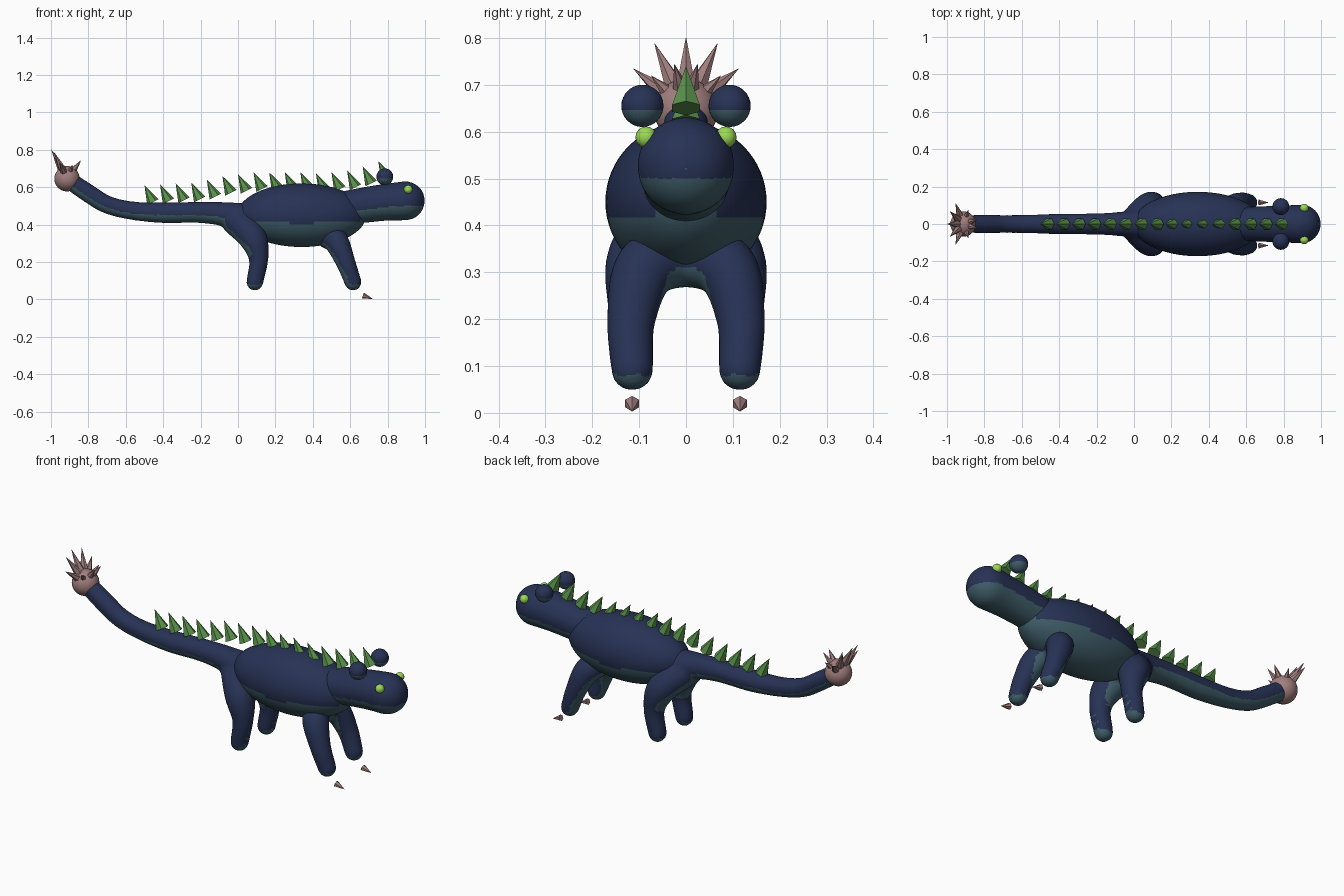
import bpy
import bmesh
from mathutils import Vector, Matrix

if "Cube" in bpy.data.objects:
    bpy.data.objects.remove(bpy.data.objects["Cube"])


def material(name, rgb):
    m = bpy.data.materials.new(name)
    m.use_nodes = True
    m.diffuse_color = (*rgb, 1)
    m.node_tree.nodes["Principled BSDF"].inputs["Base Color"].default_value = (*rgb, 1)
    return m


NAVY = material("navy_hide", (0.02, 0.032, 0.09))
TEAL = material("teal_underside", (0.05, 0.11, 0.14))
GREEN = material("leaf_green", (0.1, 0.28, 0.07))
LIME = material("lime_eye", (0.33, 0.70, 0.09))
PINK = material("dusty_pink", (0.36, 0.21, 0.21))


def make_object(name, bm, *mats):
    mesh = bpy.data.meshes.new(name)
    bm.to_mesh(mesh)
    bm.free()
    obj = bpy.data.objects.new(name, mesh)
    bpy.context.collection.objects.link(obj)
    for m in mats:
        mesh.materials.append(m)
    return obj


def shade_underside(obj):
    """Smooth the surface and colour every downward face teal."""
    for p in obj.data.polygons:
        p.use_smooth = True
        p.material_index = int(p.normal.z < -0.25)


def ellipsoid(name, center, size, segments, *mats):
    bm = bmesh.new()
    bmesh.ops.create_uvsphere(bm, u_segments=segments, v_segments=segments // 2, radius=1,
                              matrix=Matrix.LocRotScale(Vector(center), None, Vector(size)))
    obj = make_object(name, bm, *mats)
    if len(mats) > 1:
        shade_underside(obj)
    else:
        obj.data.shade_smooth()
    return obj


def spike(name, base, tip, radius, mat):
    """Six-sided flat cone from base to tip."""
    base, tip = Vector(base), Vector(tip)
    axis = tip - base
    rot = axis.to_track_quat("Z", "Y")
    bm = bmesh.new()
    bmesh.ops.create_cone(bm, cap_ends=True, segments=6, radius1=radius, radius2=0,
                          depth=axis.length,
                          matrix=Matrix.LocRotScale((base + tip) / 2, rot, None))
    return make_object(name, bm, mat)


def sweep(bm, points, steps=10):
    """Fill a smooth path of (x, y, z, radius) points with overlapping balls."""
    pts = [Vector(p) for p in points]
    pts = [pts[0] * 2 - pts[1]] + pts + [pts[-1] * 2 - pts[-2]]
    for a, b, c, d in zip(pts, pts[1:], pts[2:], pts[3:]):
        for i in range(steps + 1):
            t = i / steps
            p = 0.5 * (2 * b + (c - a) * t + (2 * a - 5 * b + 4 * c - d) * t * t
                       + (3 * b - a - 3 * c + d) * t ** 3)
            bmesh.ops.create_icosphere(bm, subdivisions=3, radius=p.w,
                                       matrix=Matrix.Translation(p.xyz))


def organic(name, paths):
    """Fuse swept limbs into one smooth skin."""
    bm = bmesh.new()
    for path in paths:
        sweep(bm, path)
    obj = make_object(name, bm)
    remesh = obj.modifiers.new("fuse", "REMESH")
    remesh.mode = "VOXEL"
    remesh.voxel_size = 0.009
    smooth = obj.modifiers.new("soften", "SMOOTH")
    smooth.factor = 0.5
    smooth.iterations = 12
    bpy.context.view_layer.update()
    graph = bpy.context.evaluated_depsgraph_get()
    skin = bpy.data.meshes.new_from_object(obj.evaluated_get(graph))
    obj.modifiers.clear()
    obj.data = skin
    skin.materials.clear()
    skin.materials.append(NAVY)
    skin.materials.append(TEAL)
    shade_underside(obj)
    return obj


def both_sides(path):
    return [[(x, s * y, z, r) for x, y, z, r in path] for s in (1, -1)]


# Torso
ellipsoid("torso", (0.34, 0, 0.45), (0.345, 0.172, 0.17), 64, NAVY, TEAL)

# Tail fused with the hind legs
tail = [(0.1, 0, 0.42, 0.09), (-0.05, 0, 0.452, 0.068), (-0.2, 0, 0.465, 0.058),
        (-0.4, 0, 0.463, 0.056), (-0.57, 0, 0.475, 0.05), (-0.7, 0, 0.507, 0.049),
        (-0.8, 0, 0.567, 0.05), (-0.9, 0, 0.635, 0.048)]
hind_leg = [(-0.01, 0, 0.42, 0.08), (0.075, 0.09, 0.335, 0.077),
            (0.11, 0.115, 0.22, 0.053), (0.09, 0.115, 0.092, 0.046)]
organic("tail_and_hind_legs", [tail] + both_sides(hind_leg))

# Front legs joined across the chest
front_leg = [(0.48, 0, 0.335, 0.065), (0.525, 0.085, 0.31, 0.067),
             (0.575, 0.117, 0.2, 0.053), (0.615, 0.115, 0.092, 0.046)]
organic("front_legs", both_sides(front_leg))

# Neck and head
organic("head", [[(0.52, 0, 0.48, 0.09), (0.68, 0, 0.505, 0.096),
                  (0.8, 0, 0.52, 0.1), (0.895, 0, 0.527, 0.105)]])

# Brow balls, eyes and front claws
for side, s in (("left", 1), ("right", -1)):
    ellipsoid(f"brow_ball_{side}", (0.785, s * 0.093, 0.655), (0.045,) * 3, 32, NAVY, TEAL)
    ellipsoid(f"eye_{side}", (0.91, s * 0.085, 0.588), (0.023,) * 3, 16, LIME)
    spike(f"claw_{side}", (0.668, s * 0.115, 0.02), (0.72, s * 0.115, 0.003), 0.017, PINK)

# Row of back spikes leaning toward the tail
tip_heights = [0.61, 0.615, 0.62, 0.625, 0.64, 0.66, 0.67, 0.68,
               0.68, 0.68, 0.68, 0.675, 0.68, 0.69, 0.71, 0.74]
for i, z in enumerate(tip_heights):
    x = -0.5 + i * 1.25 / 15
    spike(f"back_spike_{i + 1}", (x + 0.045, 0, z - 0.09), (x, 0, z), 0.034, GREEN)

# Spiked ball at the end of the tail
ball = (-0.914, 0, 0.645)
ellipsoid("tail_ball", ball, (0.068,) * 3, 32, PINK)
tips = [(-1.0, 0, 0.803)]
for x, y, z in ((-0.985, 0.068, 0.79), (-0.955, 0.113, 0.735),
                (-0.838, 0.025, 0.745), (-0.885, 0.075, 0.72)):
    tips += [(x, y, z), (x, -y, z)]
for i, tip in enumerate(tips):
    base = Vector(ball).lerp(Vector(tip), 0.25)
    spike(f"tail_spike_{i + 1}", base, tip, 0.025, PINK)
